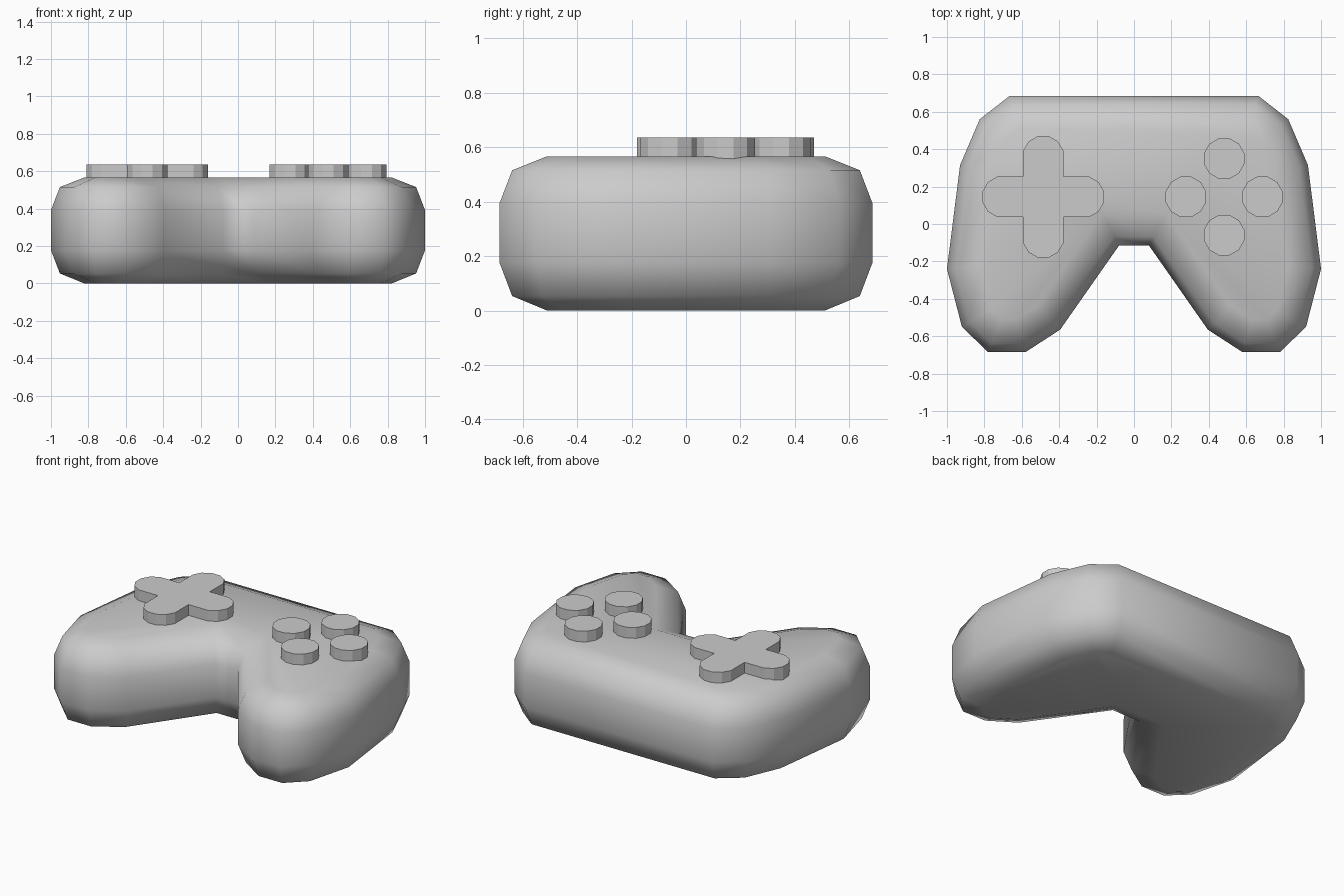
import bpy, bmesh
from math import cos, sin, tau, radians
from mathutils import Vector, Matrix

if "Cube" in bpy.data.objects:
    bpy.data.objects.remove(bpy.data.objects["Cube"])


def inset(outline, d):
    """Mitred inward offset of a clockwise outline."""
    result = []
    for i, p in enumerate(outline):
        a = (p - outline[i - 1]).normalized()
        b = (outline[(i + 1) % len(outline)] - p).normalized()
        na, nb = Vector((a.y, -a.x)), Vector((b.y, -b.x))
        result.append(p + (na + nb) * (d / (1 + na.dot(nb))))
    return result


def loft(name, rings):
    """Solid from stacked (outline, z) rings."""
    bm = bmesh.new()
    loops = [[bm.verts.new((p.x, p.y, z)) for p in pts] for pts, z in rings]
    n = len(loops[0])
    for low, high in zip(loops, loops[1:]):
        for i in range(n):
            j = (i + 1) % n
            bm.faces.new((low[i], low[j], high[j], high[i]))
    bm.faces.new(loops[0])
    bm.faces.new(loops[-1])
    bmesh.ops.recalc_face_normals(bm, faces=bm.faces)
    mesh = bpy.data.meshes.new(name)
    bm.to_mesh(mesh)
    bm.free()
    obj = bpy.data.objects.new(name, mesh)
    bpy.context.collection.objects.link(obj)
    return obj


# Body: mirrored two-grip outline with rounded top and bottom rims
half = [Vector(p) for p in [
    (0.665, 0.685), (0.825, 0.56), (0.93, 0.315), (1.0, -0.24), (0.92, -0.55),
    (0.78, -0.685), (0.58, -0.685), (0.395, -0.565), (0.08, -0.115)]]
outline = half + [Vector((-p.x, p.y)) for p in reversed(half)]
profile = [(0.175, 0), (0.047, 0.053), (0, 0.177), (0, 0.392), (0.047, 0.515), (0.175, 0.566)]
body = loft("controller_body", [(inset(outline, d), z) for d, z in profile])
body.data.shade_smooth()

# Raised controls
BASE, TOP, FLAT, REACH, Y = 0.53, 0.635, 0.108, 0.2045, 0.145
RADIUS = FLAT / cos(radians(15))


def control(name, points, center):
    pts = [p + Vector(center) for p in points]
    return loft(name, [(pts, BASE), (pts, TOP)])


# Direction pad: four round-ended arms with square inner corners
pad = []
for k in range(4):
    turn = Matrix.Rotation(k * tau / 4, 2)
    for i in range(6):
        a = radians(-75 + 30 * i)
        pad.append(turn @ Vector((0.217 + RADIUS * cos(a), RADIUS * sin(a))))
    pad.append(turn @ Vector((FLAT, FLAT)))
control("direction_pad", pad, (-0.485, Y))

# Four twelve-sided action buttons
disc = [Vector((cos(a), sin(a))) * RADIUS for a in (radians(15 + 30 * i) for i in range(12))]
for name, dx, dy in [("right", 1, 0), ("rear", 0, 1), ("left", -1, 0), ("front", 0, -1)]:
    control(name + "_button", disc, (0.482 + dx * REACH, Y + dy * REACH))
